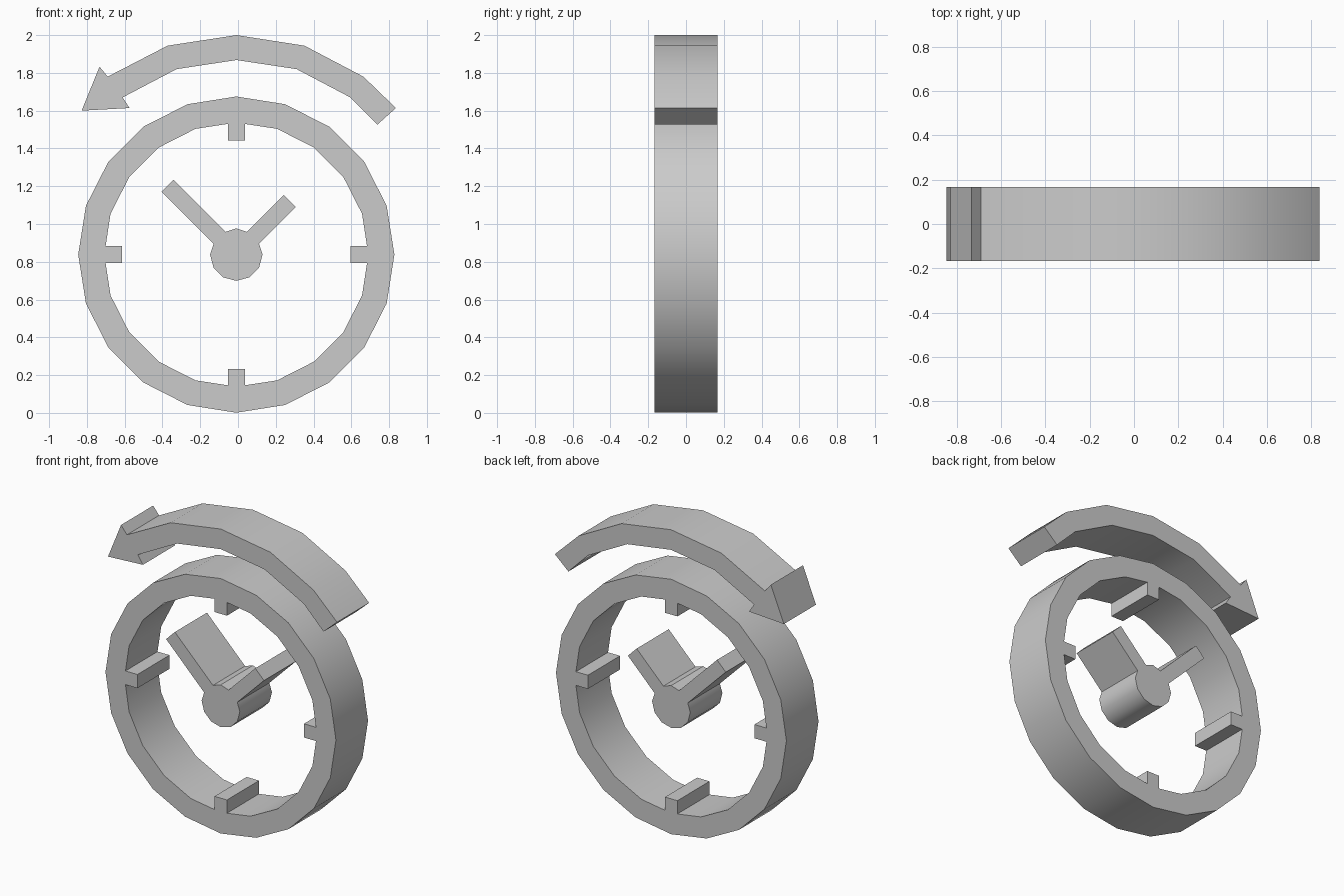
import bpy, bmesh, math
from mathutils import Vector

if "Cube" in bpy.data.objects:
    bpy.data.objects.remove(bpy.data.objects["Cube"], do_unlink=True)

DEPTH = 0.333
CENTRE = Vector((-0.009, 0.838))     # clock centre in x, z
HALF = 0.045                         # half width of ticks and hands

grey = bpy.data.materials.new("plain_grey")
grey.use_nodes = True
grey.diffuse_color = (0.6, 0.6, 0.6, 1)
grey.node_tree.nodes["Principled BSDF"].inputs["Base Color"].default_value = (0.6, 0.6, 0.6, 1)


def polar(angle, along, across=0.0):
    """Point at a distance along a direction and sideways from it."""
    a = math.radians(angle)
    u = Vector((math.cos(a), math.sin(a)))
    return CENTRE + u * along + Vector((-u.y, u.x)) * across


def bar(angle, base, tip):
    """Four outline points of a square-ended bar, anticlockwise."""
    return [polar(angle, base, -HALF), polar(angle, tip, -HALF),
            polar(angle, tip, HALF), polar(angle, base, HALF)]


def slab(name, *loops):
    """Fill outlines (later ones are holes) and extrude them front to back."""
    bm = bmesh.new()
    edges = []
    for loop in loops:
        vs = [bm.verts.new((p[0], -DEPTH / 2, p[1])) for p in loop]
        edges += [bm.edges.new((a, b)) for a, b in zip(vs, vs[1:] + vs[:1])]
    bmesh.ops.triangle_fill(bm, edges=edges, use_beauty=True)
    out = bmesh.ops.extrude_face_region(bm, geom=bm.faces[:], use_keep_orig=True)
    moved = [g for g in out["geom"] if isinstance(g, bmesh.types.BMVert)]
    bmesh.ops.translate(bm, verts=moved, vec=(0, DEPTH, 0))
    bmesh.ops.recalc_face_normals(bm, faces=bm.faces[:])
    mesh = bpy.data.meshes.new(name)
    bm.to_mesh(mesh)
    bm.free()
    mesh.materials.append(grey)
    obj = bpy.data.objects.new(name, mesh)
    bpy.context.collection.objects.link(obj)
    bpy.ops.object.select_all(action="DESELECT")
    obj.select_set(True)
    bpy.context.view_layer.objects.active = obj
    bpy.ops.object.shade_smooth_by_angle(angle=math.radians(35))
    return obj


# Clock rim: 20 sides, with a tick at each quarter of the inner outline
outer = [polar(i * 18, 0.837) for i in range(20)]
inner = []
for i in range(20):
    inner += bar(i * 18, 0.692, 0.605) if i % 5 == 0 else [polar(i * 18, 0.7)]
slab("clock_rim", outer, inner)

# Hub with two hands: each hand replaces one side of a 12-sided disc
hands = {1: bar(45, 0.125, 0.4), 4: bar(135, 0.125, 0.516)}
hub = []
for i in range(12):
    if i in hands:
        hub += hands[i]
    elif i - 1 not in hands:
        hub.append(polar(i * 30, 0.139))
slab("hub_and_hands", hub)

# Curved arrow sweeping over the clock
top_edge = [(0.836, 1.614), (0.664, 1.78), (0.352, 1.944), (-0.008, 2.0),
            (-0.373, 1.944), (-0.69, 1.78)]
head = [(-0.733, 1.833), (-0.828, 1.6), (-0.574, 1.614)]
under_edge = [(-0.611, 1.67), (-0.325, 1.82), (-0.008, 1.868),
              (0.31, 1.82), (0.595, 1.67), (0.738, 1.526)]
slab("curved_arrow", top_edge + head + under_edge)
